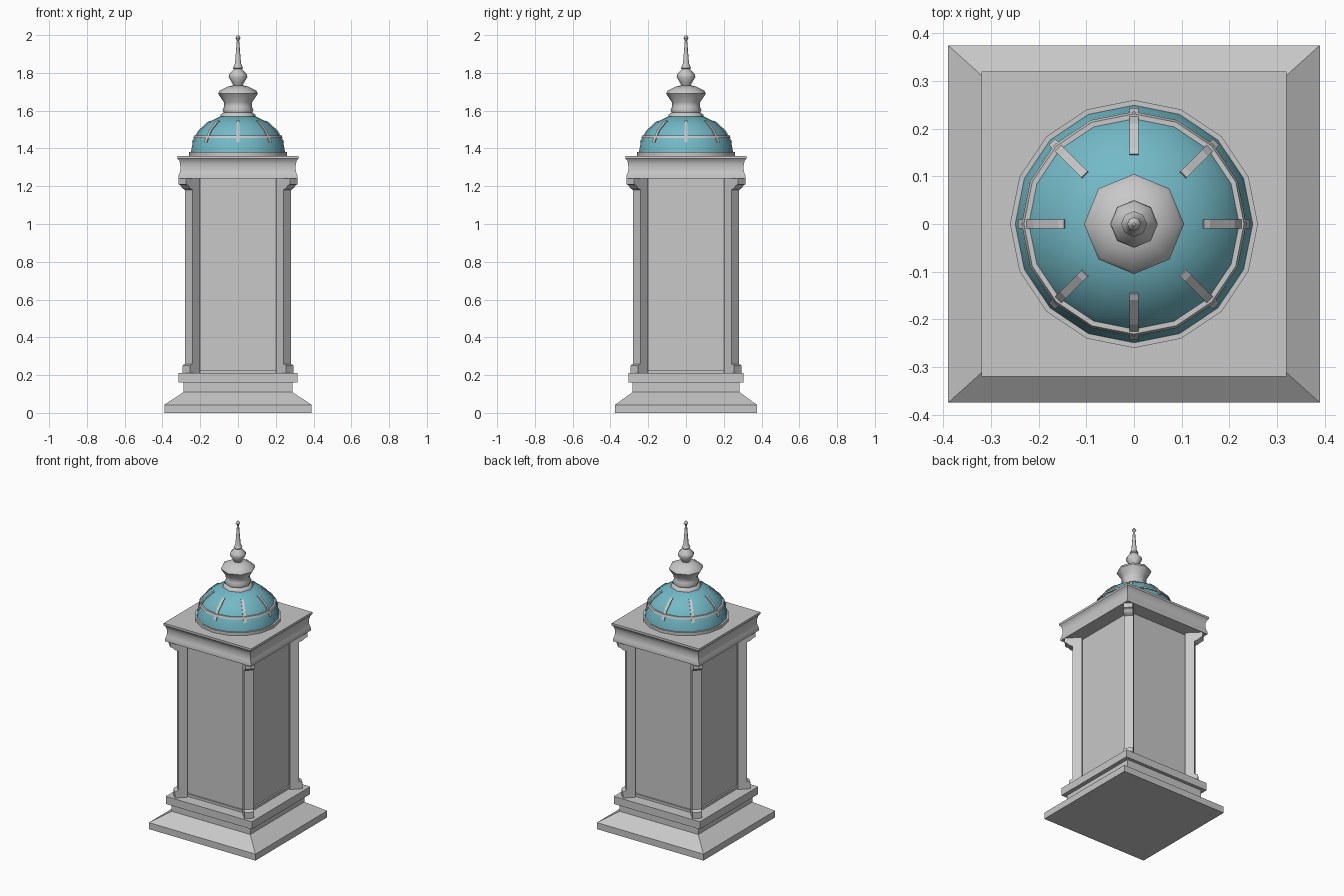
import bpy, bmesh
from math import sin, cos, pi, radians
from mathutils import Vector

cube = bpy.data.objects.get("Cube")
if cube:
    bpy.data.objects.remove(cube, do_unlink=True)


def material(name, rgb):
    m = bpy.data.materials.new(name)
    m.use_nodes = True
    m.diffuse_color = (*rgb, 1)
    for n in m.node_tree.nodes:
        if n.type == 'BSDF_PRINCIPLED':
            n.inputs["Base Color"].default_value = (*rgb, 1)
            n.inputs["Roughness"].default_value = 0.8
    return m


stone = material("grey_stone", (0.58, 0.58, 0.58))
teal = material("teal_dome", (0.17, 0.49, 0.57))


def loft(name, loops, mat, smooth=None):
    """Skin a stack of equal-sized loops and cap both ends."""
    bm = bmesh.new()
    rows = [[bm.verts.new(p) for p in loop] for loop in loops]
    for a, b in zip(rows, rows[1:]):
        for i in range(len(a)):
            j = (i + 1) % len(a)
            bm.faces.new((a[i], a[j], b[j], b[i]))
    bm.faces.new(rows[0])
    bm.faces.new(rows[-1])
    bmesh.ops.recalc_face_normals(bm, faces=bm.faces)
    me = bpy.data.meshes.new(name)
    bm.to_mesh(me)
    bm.free()
    me.materials.append(mat)
    ob = bpy.data.objects.new(name, me)
    bpy.context.collection.objects.link(ob)
    if smooth:
        bpy.ops.object.select_all(action='DESELECT')
        ob.select_set(True)
        bpy.context.view_layer.objects.active = ob
        bpy.ops.object.shade_smooth_by_angle(angle=radians(smooth))
    return ob


def lathe(name, profile, sides, mat, smooth=None):
    ring = [2 * pi * i / sides for i in range(sides)]
    return loft(name, [[(r * cos(a), r * sin(a), z) for a in ring]
                       for r, z in profile], mat, smooth)


def block(name, profile, smooth=None):
    """Rectangular moulding from (half x, half y, z) levels."""
    return loft(name, [[(-x, -y, z), (x, -y, z), (x, y, z), (-x, y, z)]
                       for x, y, z in profile], stone, smooth)


# Stepped pedestal
block("base_slab", [(0.39, 0.375, 0), (0.39, 0.375, 0.043), (0.288, 0.283, 0.11)])
block("base_neck", [(0.288, 0.283, 0.11), (0.288, 0.283, 0.16)])
block("base_ledge", [(0.315, 0.305, 0.16), (0.315, 0.305, 0.21)])

# Shaft and its thin skirting
block("shaft", [(0.22, 0.22, 0.21), (0.22, 0.22, 1.24)])
block("shaft_skirting", [(0.23, 0.23, 0.21), (0.23, 0.23, 0.226)])

# Diagonal corner posts: the outer face steps out at the foot and the bracket
post_profile = [(0.015, 0.21), (0.015, 0.25), (0, 0.26), (0, 1.18),
                (0.015, 1.19), (0.025, 1.205), (0.035, 1.21), (0.035, 1.24)]
for side_x, x_name in ((-1, "right"), (1, "left")):
    for side_y, y_name in ((-1, "front"), (1, "back")):
        loops = []
        for o, z in post_profile:
            plan = [(0.28 + o, 0.24 + o), (0.24 + o, 0.28 + o), (0.20, 0.24), (0.24, 0.20)]
            loops.append([(side_x * x, side_y * y, z) for x, y in plan])
        loft(f"post_{y_name}_{x_name}", loops, stone)

# Cornice with a shallow cove
cove = [(0.315, 1.24), (0.315, 1.255), (0.309, 1.27), (0.305, 1.29),
        (0.306, 1.315), (0.311, 1.335), (0.32, 1.346), (0.32, 1.36)]
block("cornice", [(w, w, z) for w, z in cove], 35)

# Dome on a low ring
R, H, Z0 = 0.25, 0.21, 1.375
lathe("dome_ring", [(0.26, 1.36), (0.26, 1.38)], 16, stone, 30)
dome = [(R * cos(radians(t)), Z0 + H * sin(radians(t))) for t in (0, 17, 34, 51, 68)]
lathe("dome", dome, 16, teal, 30)


def dome_height(r):
    """Height of the faceted dome along a ridge at radius r."""
    for (r0, z0), (r1, z1) in zip(dome, dome[1:]):
        if r >= r1:
            return z0 + (z1 - z0) * (r0 - r) / (r0 - r1)
    return dome[-1][1]


# Horizontal band around the dome
lathe("dome_band", [(0.236, 1.455), (0.231, 1.469)], 16, stone, 30)

# Eight upright ribs following the dome
stations = [0.240, dome[1][0], dome[2][0], dome[3][0], 0.145]
for k in range(8):
    a = k * pi / 4
    out, side = Vector((cos(a), sin(a), 0)), Vector((-sin(a), cos(a), 0))
    loops = []
    for r in stations:
        z = dome_height(r)
        p = out * r + Vector((0, 0, z))
        n = (out * (r / R ** 2) + Vector((0, 0, (z - Z0) / H ** 2))).normalized()
        loops.append([p + side * s * 0.009 + n * d
                      for s, d in ((-1, -0.004), (1, -0.004), (1, 0.004), (-1, 0.004))])
    loft(f"dome_rib_{k + 1}", loops, stone)

# Finial: flared cup, bulb, spire and tip
lathe("finial_cup", [(0.095, 1.56), (0.092, 1.578), (0.076, 1.59), (0.082, 1.605),
                     (0.074, 1.62), (0.075, 1.645), (0.105, 1.69), (0.098, 1.705),
                     (0.055, 1.727), (0.02, 1.735)], 8, stone, 50)
lathe("finial_bulb", [(0.022, 1.725), (0.03, 1.745), (0.05, 1.778), (0.046, 1.793),
                      (0.02, 1.822)], 8, stone, 50)
lathe("finial_spire", [(0.022, 1.82), (0.027, 1.826), (0.022, 1.836), (0.016, 1.85),
                       (0.006, 1.975)], 8, stone, 50)
lathe("finial_tip", [(0.004, 1.968), (0.014, 1.985), (0.003, 2.0)], 8, stone, 50)
